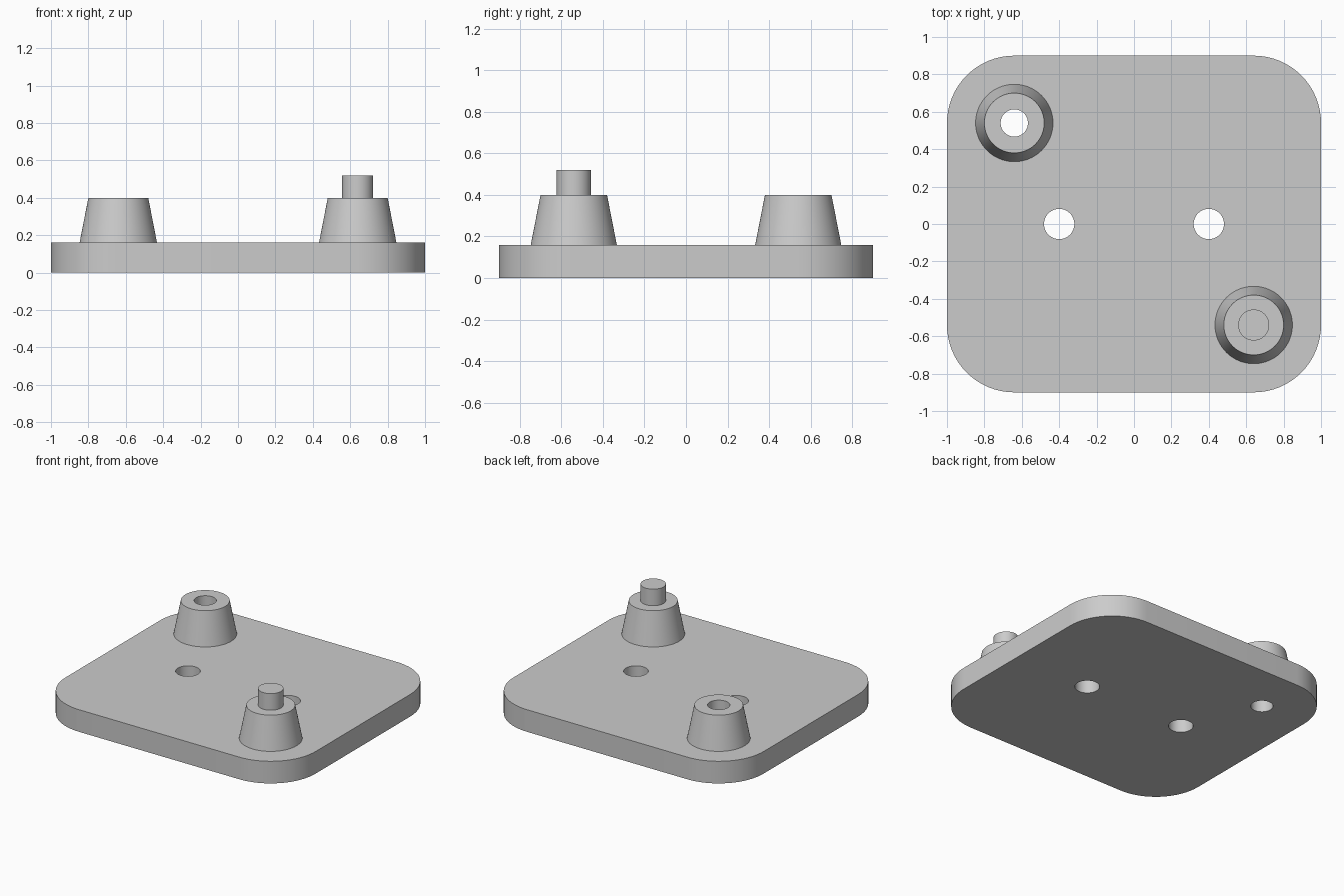
import bpy, bmesh
from math import sin, cos, pi

if "Cube" in bpy.data.objects:
    bpy.data.objects.remove(bpy.data.objects["Cube"])

grey = bpy.data.materials.new("light_grey")
grey.use_nodes = True
COLOR = (0.6, 0.6, 0.6, 1)
grey.diffuse_color = COLOR
grey.node_tree.nodes["Principled BSDF"].inputs["Base Color"].default_value = COLOR

SEG = 64
PLATE_H, BOSS_TOP, PIN_TOP = 0.16, 0.4, 0.52
BOSS_X, BOSS_Y = 0.64, 0.54
BORE = 0.073


def arc(cx, cy, r, start, end, n):
    return [(cx + r * cos(start + (end - start) * i / n),
             cy + r * sin(start + (end - start) * i / n)) for i in range(n + 1)]


def circle(cx, cy, r):
    return arc(cx, cy, r, 0, 2 * pi, SEG)[:-1]


def finish(obj, angle=0.6):
    bm = bmesh.new()
    bm.from_mesh(obj.data)
    bmesh.ops.remove_doubles(bm, verts=bm.verts, dist=1e-4)
    bmesh.ops.recalc_face_normals(bm, faces=bm.faces)
    bm.to_mesh(obj.data)
    bm.free()
    obj.data.materials.clear()
    obj.data.materials.append(grey)
    bpy.ops.object.select_all(action="DESELECT")
    obj.select_set(True)
    bpy.context.view_layer.objects.active = obj
    bpy.ops.object.shade_smooth_by_angle(angle=angle)


def plate(name, loops, height):
    """Extrude an outline with holes into a slab standing on z = 0."""
    curve = bpy.data.curves.new(name + "_outline", "CURVE")
    curve.dimensions = "2D"
    curve.fill_mode = "BOTH"
    curve.extrude = height / 2
    for loop in loops:
        spline = curve.splines.new("POLY")
        spline.points.add(len(loop) - 1)
        for point, (x, y) in zip(spline.points, loop):
            point.co = (x, y, 0, 1)
        spline.use_cyclic_u = True
    temp = bpy.data.objects.new(name + "_outline", curve)
    bpy.context.collection.objects.link(temp)
    graph = bpy.context.evaluated_depsgraph_get()
    mesh = bpy.data.meshes.new_from_object(temp.evaluated_get(graph))
    bpy.data.objects.remove(temp)
    obj = bpy.data.objects.new(name, mesh)
    bpy.context.collection.objects.link(obj)
    for v in mesh.vertices:
        v.co.z += height / 2
    finish(obj)


def lathe(name, profile, x, y):
    """Turn a (radius, height) profile around a vertical axis at x, y."""
    bm = bmesh.new()
    verts = [bm.verts.new((r, 0, z)) for r, z in profile]
    edges = [bm.edges.new(pair) for pair in zip(verts, verts[1:])]
    bmesh.ops.spin(bm, geom=verts + edges, cent=(0, 0, 0), axis=(0, 0, 1),
                   angle=2 * pi, steps=SEG)
    mesh = bpy.data.meshes.new(name)
    bm.to_mesh(mesh)
    bm.free()
    obj = bpy.data.objects.new(name, mesh)
    obj.location = (x, y, 0)
    bpy.context.collection.objects.link(obj)
    finish(obj)


# Rounded base plate with two screw holes and the boss bore
R, HX, HY = 0.36, 1.0, 0.9
outline = []
for i, (sx, sy) in enumerate([(1, 1), (-1, 1), (-1, -1), (1, -1)]):
    outline += arc(sx * (HX - R), sy * (HY - R), R, i * pi / 2, (i + 1) * pi / 2, SEG // 4)
holes = [circle(-0.4, 0, 0.081), circle(0.4, 0, 0.081), circle(-BOSS_X, BOSS_Y, BORE)]
plate("base_plate", [outline] + holes, PLATE_H)

# Tapered boss with a through bore
lathe("bored_boss", [(0.207, PLATE_H), (0.16, BOSS_TOP), (BORE, BOSS_TOP), (BORE, PLATE_H)],
      -BOSS_X, BOSS_Y)

# Tapered boss with a locating pin
lathe("pin_boss", [(0.207, PLATE_H), (0.16, BOSS_TOP), (0.083, BOSS_TOP),
                   (0.083, PIN_TOP), (0, PIN_TOP)], BOSS_X, -BOSS_Y)
